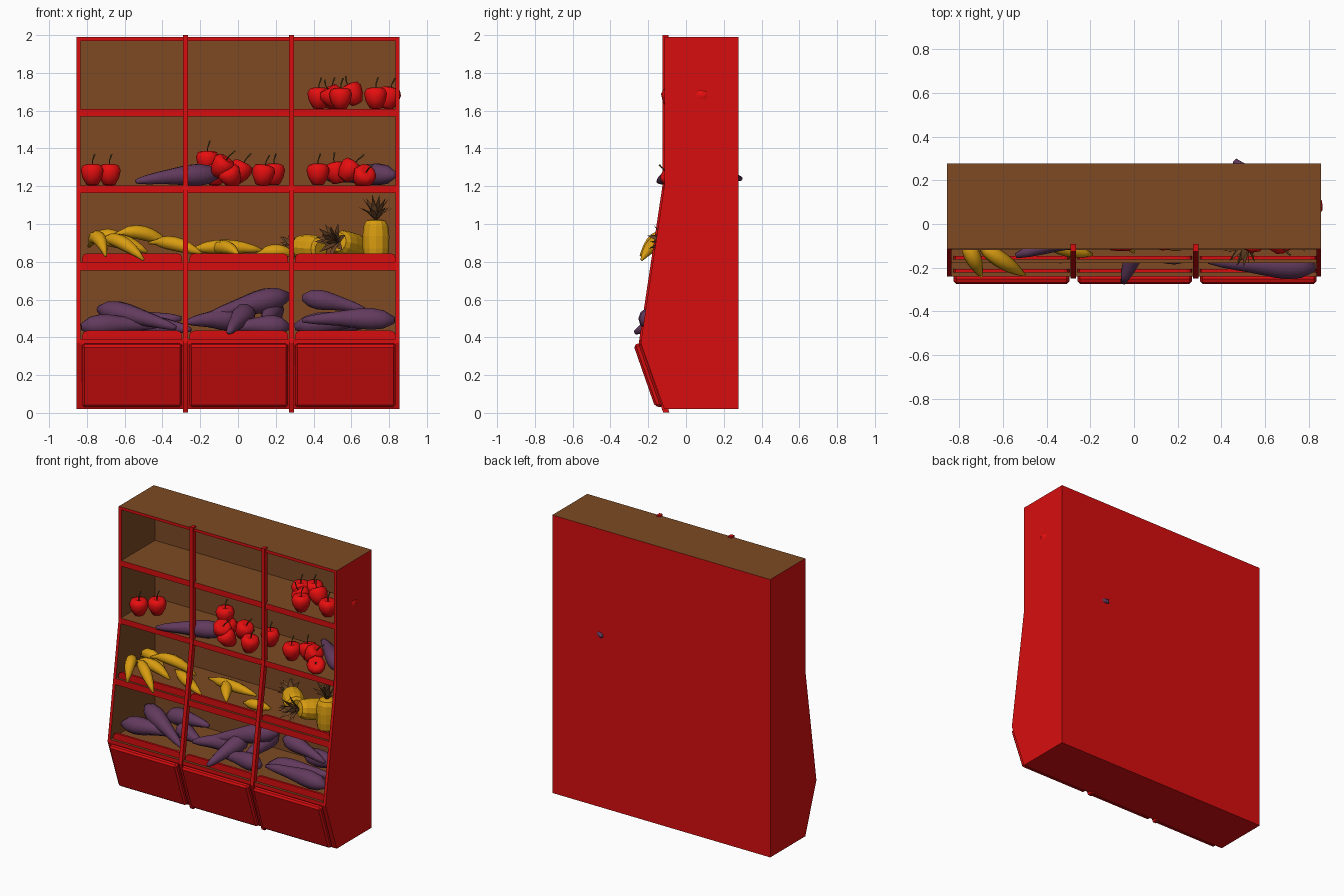
import bpy, bmesh, math
from mathutils import Vector as V

if "Cube" in bpy.data.objects:
    bpy.data.objects.remove(bpy.data.objects["Cube"])


def mat(name, r, g, b):
    m = bpy.data.materials.new(name)
    # sRGB 0-255 to linear
    m.diffuse_color = [((c / 255 + .055) / 1.055) ** 2.4 if c > 10 else c / 3295 for c in (r, g, b)] + [1]
    m.use_nodes = True
    m.node_tree.nodes["Principled BSDF"].inputs["Base Color"].default_value = m.diffuse_color
    return m


RED = mat("shelf_red", 216, 13, 15)
BROWN = mat("wood_brown", 125, 74, 36)
PURPLE = mat("aubergine_purple", 98, 58, 93)
YELLOW = mat("fruit_yellow", 216, 156, 16)
APPLE = mat("apple_red", 232, 14, 15)
STEM = mat("stem_green_brown", 82, 72, 34)
LEAF = mat("leaf_brown", 106, 68, 38)


def finish(bm, name, mats, smooth=False):
    bmesh.ops.recalc_face_normals(bm, faces=bm.faces)
    me = bpy.data.meshes.new(name)
    if smooth:
        for f in bm.faces:
            f.smooth = True
    bm.to_mesh(me)
    bm.free()
    for m in mats:
        me.materials.append(m)
    ob = bpy.data.objects.new(name, me)
    bpy.context.collection.objects.link(ob)
    return ob


def prism(name, prof, x0, x1, rule=None, bevel=0):
    """Extrude a (y, z) profile along x; faces passing the rule become brown."""
    bm = bmesh.new()
    a = [bm.verts.new((x0, y, z)) for y, z in prof]
    b = [bm.verts.new((x1, y, z)) for y, z in prof]
    n = len(prof)
    bm.faces.new(a)
    bm.faces.new(b)
    for i in range(n):
        bm.faces.new((a[i], a[(i + 1) % n], b[(i + 1) % n], b[i]))
    bmesh.ops.recalc_face_normals(bm, faces=bm.faces)
    bm.normal_update()
    for f in bm.faces:
        if rule and rule(f.normal):
            f.material_index = 1
    ob = finish(bm, name, [RED, BROWN])
    if bevel:
        m = ob.modifiers.new("bevel", 'BEVEL')
        m.width, m.segments = bevel, 1
    return ob


def rect(y0, y1, z0, z1):
    return [(y0, z0), (y1, z0), (y1, z1), (y0, z1)]


def skin(bm, pts, radii, sides, mi=0):
    """Round skin through a path of centres with a radius at each."""
    rings = []
    axis = (pts[-1] - pts[0]).normalized()
    up = V((0, 0, 1)) if abs(axis.z) < .9 else V((0, 1, 0))
    for i, (p, r) in enumerate(zip(pts, radii)):
        t = pts[min(i + 1, len(pts) - 1)] - pts[max(i - 1, 0)]
        t = axis if t.dot(axis) <= 1e-6 else t.normalized()
        u = t.cross(up).normalized()
        w = u.cross(t)
        rings.append([bm.verts.new(p + r * (u * math.cos(k * math.tau / sides) + w * math.sin(k * math.tau / sides)))
                      for k in range(sides)])
    for a, b in zip(rings, rings[1:]):
        for k in range(sides):
            bm.faces.new((a[k], a[(k + 1) % sides], b[(k + 1) % sides], b[k])).material_index = mi
    for r in (rings[0], rings[-1]):
        bm.faces.new(r).material_index = mi


def bezier(a, b, c, n):
    a, b, c = V(a), V(b), V(c)
    return [a * (1 - t) ** 2 + b * 2 * t * (1 - t) + c * t * t for t in (i / (n - 1) for i in range(n))]


# ---- cabinet ----
SX, B = .855, .277
FRONT = [(-.115, 1.97), (-.115, 1.2), (-.24, .37), (-.115, .02)]
for s, nm in ((-1, "left"), (1, "right")):
    prism(nm + "_side", FRONT + [(B, .02), (B, 1.97)], s * .835, s * SX, lambda n, s=s: n.x * s < -.5)
prism("back_wall", rect(.262, B, .02, 1.97), -.835, .835, lambda n: n.y < -.5)
prism("top_board", rect(-.115, B, 1.97, 1.99), -SX, SX, lambda n: abs(n.z) > .5)
prism("base", [(-.115, .02), (.262, .02), (.262, .365), (-.238, .365)], -.835, .835)
for i, (y, z0, z1) in enumerate([(-.24, .365, .39), (-.178, .755, .8), (-.12, 1.165, 1.205), (-.115, 1.57, 1.61)]):
    prism(f"shelf_{i + 1}", rect(y, .262, z0, z1), -.835, .835, lambda n: abs(n.z) > .5)

# front posts following the side profile
line = [(-.112, 2), (-.112, 1.2), (-.237, .37), (-.108, .003)]
for x in (-.278, .283):
    prism("front_post", [(y - .013, z) for y, z in line] + [(y + .02, z) for y, z in reversed(line)],
          x - .013, x + .013)

# lips and tilted lower panels in each bay
for x0, x1 in ((-.825, -.296), (-.258, .265), (.302, .835)):
    for y, z in ((-.222, .38), (-.163, .79)):
        bm = bmesh.new()
        c, h = .025, .055
        out = [(x0, z), (x1, z), (x1, z + h - c), (x1 - c * .3, z + h - c * .3), (x1 - c, z + h),
               (x0 + c, z + h), (x0 + c * .3, z + h - c * .3), (x0, z + h - c)]
        f = bm.faces.new([bm.verts.new((px, y, pz)) for px, pz in out])
        g = bmesh.ops.extrude_face_region(bm, geom=[f])["geom"]
        bmesh.ops.translate(bm, vec=(0, .016, 0), verts=[v for v in g if isinstance(v, bmesh.types.BMVert)])
        finish(bm, "shelf_lip", [RED])
    prism("lower_panel", [(-.24, .372), (-.278, .358), (-.165, .034), (-.122, .03)], x0, x1, bevel=.012)


# ---- aubergines: thin end, middle, fat end ----
def aubergine(a, c, fat=.062, sag=.02):
    mid = (V(a) + V(c)) / 2 + V((0, 0, sag))
    bm = bmesh.new()
    skin(bm, bezier(a, mid, c, 9), [fat * k for k in (.2, .42, .55, .66, .8, .95, 1, .85, .3)], 10)
    finish(bm, "aubergine", [PURPLE], True)


for a, c, f in [
        ((-.54, -.145, 1.225), (-.1, 0, 1.262), .06), ((.46, .29, 1.24), (.83, -.04, 1.26), .06),
        ((-.43, -.06, .46), (-.83, -.11, .455), .06), ((-.33, -.17, .45), (-.74, .03, .55), .06),
        ((-.3, .1, .5), (-.66, .16, .46), .06), ((-.27, -.12, .48), (.02, .0, .49), .062),
        ((-.18, -.08, .5), (.27, .06, .62), .066), ((-.05, -.27, .425), (.06, .02, .54), .06),
        ((-.06, -.12, .45), (.27, -.13, .455), .058), ((.14, -.16, .46), (.2, .16, .56), .06),
        ((.68, 0, .54), (.34, .03, .61), .055), ((.34, -.17, .49), (.83, -.2, .49), .06),
        ((.8, -.08, .5), (.3, -.08, .455), .06), ((-.25, -.05, .44), (-.5, .05, .45), .055),
        ((.8, .12, .48), (.42, .16, .46), .06)]:
    aubergine(a, c, f)


# ---- apples: centre and lean ----
def apple(x, y, z, lean=(0, 0)):
    ax = V((lean[0], lean[1], 1)).normalized()
    o = V((x, y, z))
    bm = bmesh.new()
    prof = [(-.06, .02), (-.058, .032), (-.02, .054), (.02, .063), (.045, .052), (.052, .03), (.042, .006)]
    skin(bm, [o + ax * h for h, r in prof], [r for h, r in prof], 9)
    side = V((.012, .004, 0))
    skin(bm, [o + ax * .035, o + ax * .07, o + ax * .105 + side], [.003, .003, .005], 5, 1)
    finish(bm, "apple", [APPLE, STEM], True)


for a in [(.43, .09, 1.67), (.5, .14, 1.67), (.5, .0, 1.675, (-.6, -.2)), (.545, -.07, 1.668),
          (.605, .04, 1.69, (-.5, .2)), (.73, -.035, 1.67), (.8, .08, 1.67, (.2, .2)),
          (-.77, -.01, 1.265), (-.68, .065, 1.265),
          (-.16, .085, 1.335), (-.085, -.06, 1.305, (.7, -.4)), (-.12, .06, 1.265), (-.04, -.06, 1.255, (-.5, -.5)),
          (.01, .055, 1.28, (.5, 0)), (.135, -.06, 1.262, (.2, 0)), (.19, .09, 1.267),
          (.425, -.005, 1.267), (.52, .045, 1.275, (-.2, .1)), (.59, .0, 1.285, (.8, .1)),
          (.665, -.07, 1.25, (.6, -1.2))]:
    apple(*a)

# ---- bananas: three-point arcs ----
for a, b, c in [
        ((-.79, -.04, .88), (-.74, -.14, 1.0), (-.7, -.24, .83)), ((-.73, -.08, .92), (-.62, -.16, .94), (-.5, -.235, .81)),
        ((-.66, -.03, .94), (-.5, -.02, 1.0), (-.35, .03, .87)), ((-.79, .04, .88), (-.7, .0, 1.0), (-.56, -.02, .87)),
        ((-.76, -.06, .9), (-.62, -.06, .94), (-.48, -.08, .85)),
        ((-.47, -.03, .9), (-.34, -.12, .92), (-.19, -.14, .84)), ((-.27, .06, .86), (-.07, -.0, .9), (.13, .02, .86)),
        ((-.15, .08, .85), (-.07, -.03, .91), (.0, -.13, .84)), ((.1, -.08, .84), (.2, -.1, .87), (.3, -.06, .84))]:
    bm = bmesh.new()
    skin(bm, bezier(a, b, c, 9), [.008, .014, .03, .036, .038, .036, .03, .02, .007], 8)
    finish(bm, "banana", [YELLOW], True)


# ---- pineapples: base point, axis ----
def pineapple(base, axis, length=.2, crown=.14):
    o, ax = V(base), V(axis).normalized()
    bm = bmesh.new()
    skin(bm, [o + ax * length * t for t in (0, .08, .3, .6, .85, .97, 1)],
         [.045, .063, .07, .071, .065, .05, .02], 12)
    u = ax.orthogonal().normalized()
    w = ax.cross(u)
    top = o + ax * length * .97
    for ring, (n, tilt, ln) in enumerate([(7, .95, .85), (6, .55, 1), (4, .2, 1)]):
        for k in range(n):
            t = math.tau * (k + ring * .5) / n
            rad = u * math.cos(t) + w * math.sin(t)
            tan = ax.cross(rad)
            d = ax * math.cos(tilt) + rad * math.sin(tilt)
            mid = top + d * crown * ln * .5 + ax * .012
            tip = top + d * crown * ln
            vs = [bm.verts.new(p) for p in (top - tan * .008, top + tan * .008, mid + tan * .016, tip, mid - tan * .016)]
            bm.faces.new((vs[0], vs[1], vs[2], vs[4])).material_index = 1
            bm.faces.new((vs[4], vs[2], vs[3])).material_index = 1
    finish(bm, "pineapple", [YELLOW, LEAF])


pineapple((.73, -.045, .805), (0, 0, 1), .22)
pineapple((.64, .09, .875), (-.55, -.8, .15), .2)
pineapple((.44, .02, .868), (-.6, .6, .05), .18, .12)
